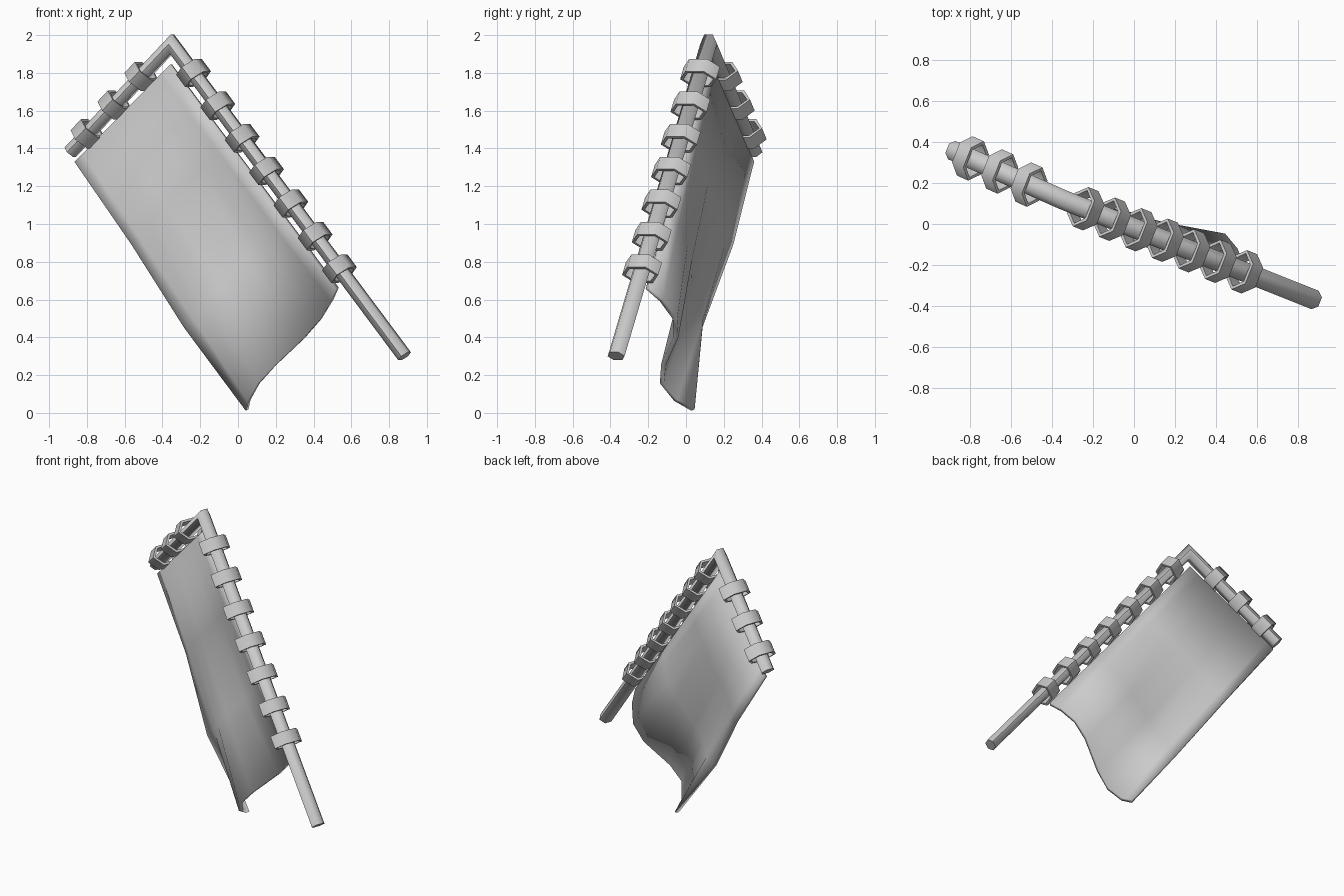
import bpy, bmesh, math
from mathutils import Vector

if "Cube" in bpy.data.objects:
    bpy.data.objects.remove(bpy.data.objects["Cube"])

N = Vector((0.37, 0.93, 0)).normalized()      # normal of the banner plane
FOOT = Vector((0.882, -0.37, 0.30))
APEX = Vector((-0.35, 0.12, 1.953))
TIP = Vector((-0.888, 0.36, 1.38))


def make_object(name, bm):
    bmesh.ops.recalc_face_normals(bm, faces=bm.faces[:])
    mesh = bpy.data.meshes.new(name)
    bm.to_mesh(mesh)
    bm.free()
    ob = bpy.data.objects.new(name, mesh)
    bpy.context.collection.objects.link(ob)
    return ob


def smooth(ob, angle=70):
    bpy.ops.object.select_all(action='DESELECT')
    ob.select_set(True)
    bpy.context.view_layer.objects.active = ob
    bpy.ops.object.shade_smooth_by_angle(angle=math.radians(angle))


def hexagon(bm, c, side, rn, rp):
    # six-sided section, points toward the front and back
    return [bm.verts.new(c + N * rn * math.cos(i * math.pi / 3)
                         + side * rp / math.cos(math.pi / 6) * math.sin(i * math.pi / 3))
            for i in range(6)]


def bridge(bm, a, b):
    for i in range(6):
        j = (i + 1) % 6
        bm.faces.new((a[i], a[j], b[j], b[i]))


# bent pole with mitred corner
d1 = (APEX - FOOT).normalized()
d2 = (TIP - APEX).normalized()
s1, s2 = d1.cross(N).normalized(), d2.cross(N).normalized()
mid = (s1 + s2).normalized()
bm = bmesh.new()
sections = [hexagon(bm, FOOT, s1, 0.048, 0.034),
            hexagon(bm, APEX, mid, 0.048, 0.034 / mid.dot(s1)),
            hexagon(bm, TIP, s2, 0.048, 0.034)]
bridge(bm, sections[0], sections[1])
bridge(bm, sections[1], sections[2])
bm.faces.new(sections[0])
bm.faces.new(sections[2])
smooth(make_object("bent_pole", bm))


# hanging loops
def loop_band(name, c, d):
    side = d.cross(N).normalized()
    bm = bmesh.new()
    h = d * 0.042
    r = [hexagon(bm, c + h * k, side, rn, rp)
         for k, rn, rp in ((-1, 0.103, 0.067), (1, 0.103, 0.067),
                           (1, 0.086, 0.052), (-1, 0.086, 0.052))]
    for i in range(4):
        bridge(bm, r[i], r[(i + 1) % 4])
    smooth(make_object(name, bm))


for i in range(7):
    f = 0.093 + i * (0.72 - 0.093) / 6
    loop_band(f"pole_loop_{i + 1}", APEX.lerp(FOOT, f), d1)
for i in range(3):
    loop_band(f"crossbar_loop_{i + 1}", APEX.lerp(TIP, 0.30 + 0.265 * i), d2)

# rippling cloth
top_r, top_l = Vector((-0.355, 0.125, 1.845)), Vector((-0.86, 0.35, 1.33))
low_r, low_l = Vector((0.525, -0.205, 0.66)), Vector((0.03, -0.01, 0.015))
columns = [0, 0.1, 0.25, 0.4, 0.63, 0.78, 0.92, 1]
ripple = [0, 0.06, 0.105, 0.08, -0.04, -0.08, -0.03, 0.05]
strength = [0, 0.1, 0.45, 1]
left_edge = [0, 0.01, -0.035, 0.05]
bm = bmesh.new()
rows = []
for r in range(4):
    t = r / 3
    a, b = top_r.lerp(low_r, t), top_l.lerp(low_l, t)
    row = []
    for c, s in enumerate(columns):
        off = left_edge[r] if c == 7 else ripple[c] * strength[r]
        row.append(bm.verts.new(a.lerp(b, s) + N * off))
    rows.append(row)
for r in range(3):
    for c in range(7):
        bm.faces.new((rows[r][c], rows[r][c + 1], rows[r + 1][c + 1], rows[r + 1][c]))
cloth = make_object("banner_cloth", bm)
mod = cloth.modifiers.new("thickness", 'SOLIDIFY')
mod.thickness = 0.025
mod.offset = 0
smooth(cloth, 60)
